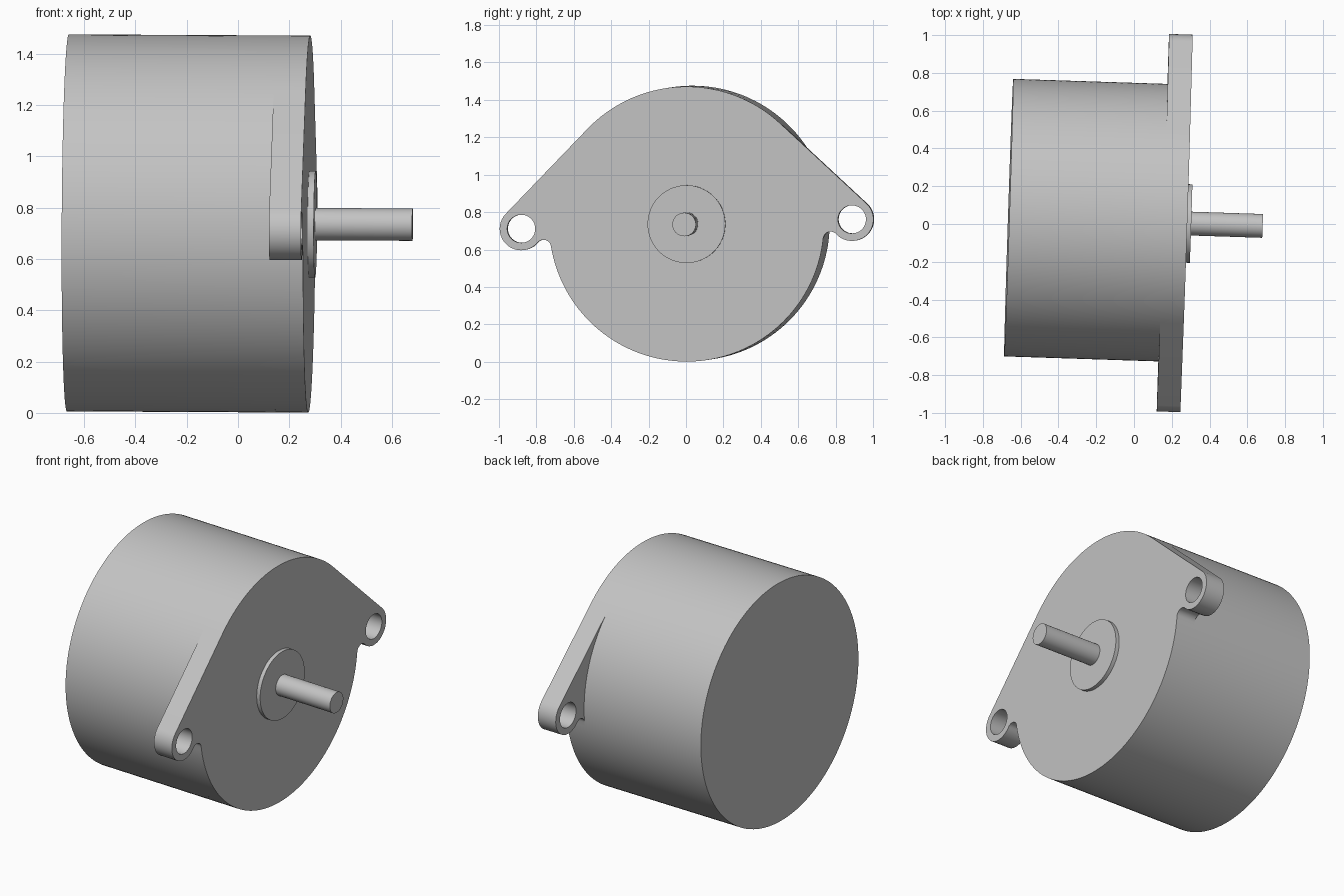
import bpy, bmesh
from math import cos, sin, acos, atan2, sqrt, pi, radians
from mathutils import Matrix

cube = bpy.data.objects.get("Cube")
if cube:
    bpy.data.objects.remove(cube, do_unlink=True)

# One grey metal for every part
metal = bpy.data.materials.new("grey metal")
GREY = (0.55, 0.55, 0.55, 1)
metal.diffuse_color = GREY
metal.use_nodes = True
metal.node_tree.nodes["Principled BSDF"].inputs["Base Color"].default_value = GREY

# Local frame: origin at the middle of the mounting face, axis along x
PLACE = (Matrix.Translation((0.278, 0.003, 0.736))
         @ Matrix.Rotation(radians(-1.87), 4, "Z")
         @ Matrix.Rotation(radians(0.3), 4, "Y")
         @ Matrix.Rotation(radians(1.62), 4, "X"))

BODY_R, EAR_R, EAR_Y, FILLET_R, HOLE_R = 0.735, 0.115, 0.885, 0.04, 0.075
LENGTH, PLATE = 0.942, 0.125


def arc(cy, cz, r, a0, a1, n):
    return [(cy + r * cos(a0 + (a1 - a0) * i / n),
             cz + r * sin(a0 + (a1 - a0) * i / n)) for i in range(n + 1)]


def circle(r, n=64, cy=0):
    return arc(cy, 0, r, 0, 2 * pi, n)[:-1]


def prism(name, loops, x0, x1):
    """Fill the closed loops (outline first, then holes) and extrude along x."""
    bm = bmesh.new()
    for loop in loops:
        verts = [bm.verts.new((x0, y, z)) for y, z in loop]
        for i, v in enumerate(verts):
            bm.edges.new((verts[i - 1], v))
    bmesh.ops.remove_doubles(bm, verts=bm.verts, dist=1e-5)
    if len(loops) == 1:
        bmesh.ops.contextual_create(bm, geom=bm.edges[:])
    else:
        bmesh.ops.triangle_fill(bm, edges=bm.edges[:], use_beauty=True)
    res = bmesh.ops.extrude_face_region(bm, geom=bm.faces[:], use_keep_orig=True)
    moved = [g for g in res["geom"] if isinstance(g, bmesh.types.BMVert)]
    bmesh.ops.translate(bm, verts=moved, vec=(x1 - x0, 0, 0))
    bmesh.ops.recalc_face_normals(bm, faces=bm.faces[:])
    mesh = bpy.data.meshes.new(name)
    bm.to_mesh(mesh)
    bm.free()
    mesh.materials.append(metal)
    obj = bpy.data.objects.new(name, mesh)
    bpy.context.collection.objects.link(obj)
    obj.matrix_world = PLACE
    bpy.ops.object.select_all(action="DESELECT")
    obj.select_set(True)
    bpy.context.view_layer.objects.active = obj
    bpy.ops.object.shade_smooth_by_angle(angle=radians(30))
    return obj


# Half outline of the mounting plate: body arc, fillet, ear, tangent, body arc
da, db = BODY_R + FILLET_R, EAR_R + FILLET_R
fy = (da**2 - db**2 + EAR_Y**2) / (2 * EAR_Y)
fz = -sqrt(da**2 - fy**2)
body_angle = atan2(fz, fy)
ear_angle = atan2(fz, fy - EAR_Y)
tangent = acos((BODY_R - EAR_R) / EAR_Y)
half = (arc(0, 0, BODY_R, -pi / 2, body_angle, 40)
        + arc(fy, fz, FILLET_R, body_angle + pi, ear_angle + pi, 12)[1:]
        + arc(EAR_Y, 0, EAR_R, ear_angle, tangent, 32)[1:]
        + arc(0, 0, BODY_R, tangent, pi / 2, 22))
outline = half + [(-y, z) for y, z in reversed(half[1:-1])]
holes = [circle(HOLE_R, 40, side * EAR_Y) for side in (1, -1)]

prism("mounting_plate", [outline] + holes, -PLATE, 0)
prism("motor_body", [circle(BODY_R, 160)], -LENGTH, -PLATE)
prism("bearing_boss", [circle(0.208)], -0.01, 0.024)
prism("shaft", [circle(0.063, 48)], -0.01, 0.403)
